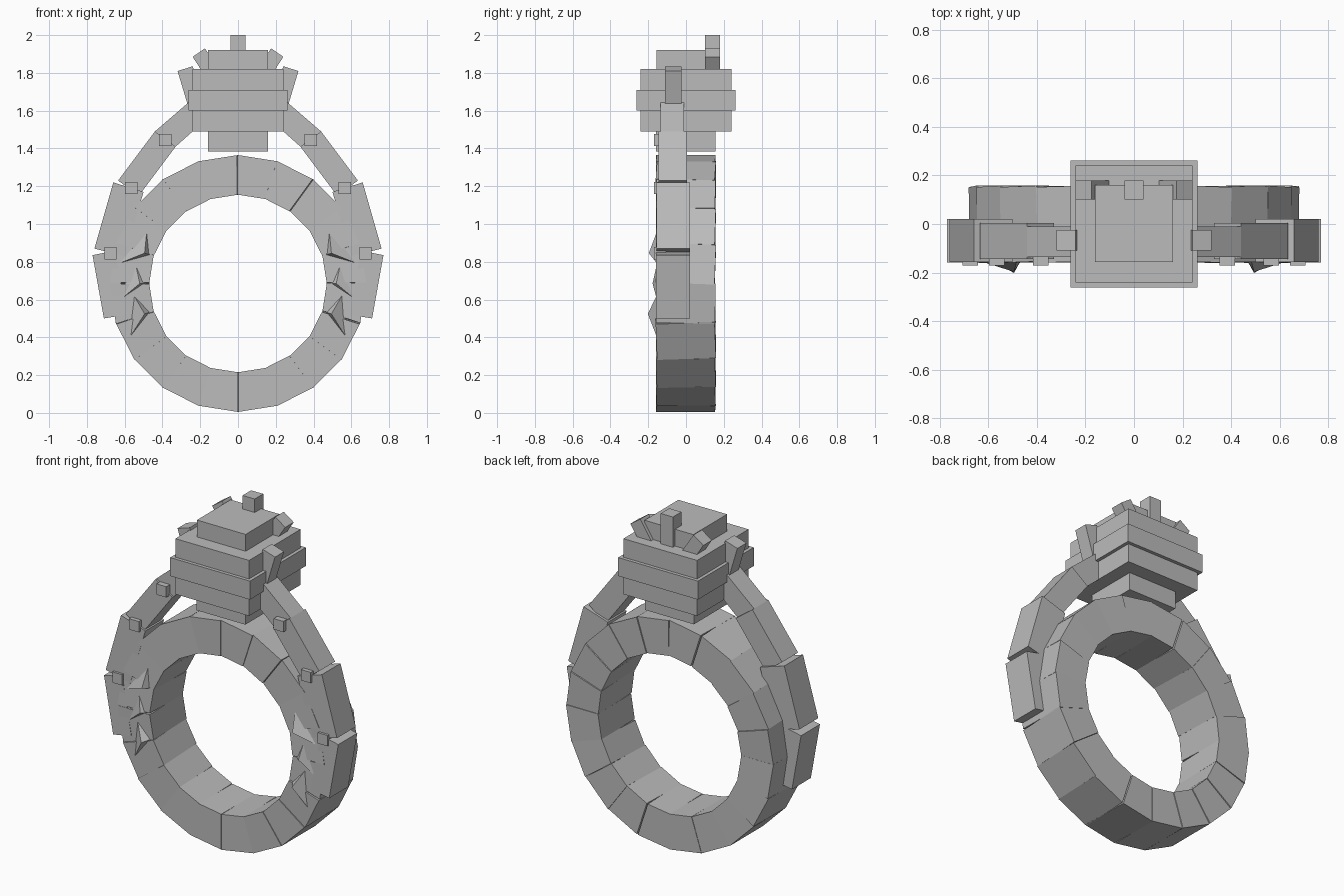
import bpy, bmesh, math, random
from mathutils import Vector, Matrix

if "Cube" in bpy.data.objects:
    bpy.data.objects.remove(bpy.data.objects["Cube"], do_unlink=True)

random.seed(4)
grey = bpy.data.materials.new("plain grey")
grey.use_nodes = True
GREY = (0.5, 0.5, 0.5, 1)
grey.diffuse_color = GREY
grey.node_tree.nodes["Principled BSDF"].inputs["Base Color"].default_value = GREY


def finish(name, bm):
    bmesh.ops.recalc_face_normals(bm, faces=bm.faces)
    mesh = bpy.data.meshes.new(name)
    bm.to_mesh(mesh)
    bm.free()
    mesh.materials.append(grey)
    obj = bpy.data.objects.new(name, mesh)
    bpy.context.collection.objects.link(obj)
    return obj


def add_prism(bm, outline, y0, y1):
    """Extrude an x-z outline from y0 to y1."""
    front = [bm.verts.new((x, y0, z)) for x, z in outline]
    back = [bm.verts.new((x, y1, z)) for x, z in outline]
    n = len(outline)
    bm.faces.new(front)
    bm.faces.new(back[::-1])
    for i in range(n):
        j = (i + 1) % n
        bm.faces.new((front[i], back[i], back[j], front[j]))
    return front + back


def prism(name, outline, y0, y1):
    bm = bmesh.new()
    add_prism(bm, outline, y0, y1)
    return finish(name, bm)


def pair(name, outline, y0, y1):
    prism("left_" + name, outline, y0, y1)
    prism("right_" + name, [(-x, z) for x, z in outline], y0, y1)


def block(name, half, z0, z1, y0, y1):
    prism(name, [(-half, z0), (half, z0), (half, z1), (-half, z1)], y0, y1)


# Band: a ring of wedge blocks, each twisted slightly about its radius
SIDES, CENTRE, OUTER, INNER = 20, 0.685, 0.68, 0.47


def polar(radius, turn):
    a = turn * math.tau / SIDES
    return (radius * math.sin(a), CENTRE + radius * math.cos(a))


bm = bmesh.new()
for i in range(SIDES):
    outline = [polar(OUTER, i), polar(OUTER, i + 1), polar(INNER, i + 1), polar(INNER, i)]
    verts = add_prism(bm, outline, -0.157, 0.155)
    x, z = polar(1, i + 0.5)
    mid = Vector((0.57 * x, 0, CENTRE + 0.57 * (z - CENTRE)))
    twist = Matrix.Rotation(math.radians(random.uniform(-2.5, 2.5)), 3, Vector((x, 0, z - CENTRE)))
    bmesh.ops.rotate(bm, verts=verts, cent=mid, matrix=twist)
finish("band", bm)

# Raised shards on the front of the band's sides
for side, name in ((1, "left"), (-1, "right")):
    bm = bmesh.new()
    for turn, lift in ((4, 0.04), (5, 0.02), (6, 0.045)):
        flat = [polar(INNER + 0.02, turn), polar(OUTER - 0.03, turn + 0.5), polar(OUTER - 0.12, turn - 0.7)]
        base = [bm.verts.new((side * x, -0.15, z)) for x, z in flat]
        x, z = polar(0.52, turn)
        tip = bm.verts.new((side * x, -0.157 - lift, z))
        bm.faces.new(base)
        for k in range(3):
            bm.faces.new((base[k], base[(k + 1) % 3], tip))
    finish(name + "_shards", bm)

# Shoulder bars stepping up each side to the head
pair("lower_bar", [(0.77, 0.835), (0.71, 0.5), (0.59, 0.52), (0.65, 0.86)], -0.158, 0.02)
pair("middle_bar", [(0.76, 0.87), (0.66, 1.22), (0.5, 1.17), (0.6, 0.83)], -0.156, 0.02)
pair("upper_bar", [(0.635, 1.23), (0.44, 1.49), (0.33, 1.41), (0.525, 1.15)], -0.145, 0.005)
pair("top_bar", [(0.44, 1.49), (0.26, 1.645), (0.18, 1.5), (0.24, 1.49), (0.33, 1.41)], -0.135, -0.01)

# Small beads on the bar joints
for name, x, z in (("top_bead", 0.385, 1.445), ("middle_bead", 0.565, 1.19), ("lower_bead", 0.675, 0.845)):
    r = 0.032
    pair(name, [(x - r, z - r), (x + r, z - r), (x + r, z + r), (x - r, z + r)], -0.17, -0.106)

# Tiered head
block("head_base", 0.16, 1.385, 1.5, -0.16, 0.155)
block("head_tier", 0.242, 1.49, 1.82, -0.242, 0.242)
block("head_rim", 0.262, 1.6, 1.71, -0.262, 0.262)
block("head_cap", 0.16, 1.8, 1.92, -0.157, 0.16)

# Prongs beside the head and the three-pointed crest behind it
pair("prong", [(0.32, 1.81), (0.26, 1.61), (0.18, 1.635), (0.24, 1.835)], -0.11, -0.025)
block("crest_middle", 0.04, 1.8, 2.0, 0.1, 0.18)
pair("crest_claw", [(0.24, 1.885), (0.175, 1.93), (0.09, 1.8), (0.185, 1.8)], 0.1, 0.18)
